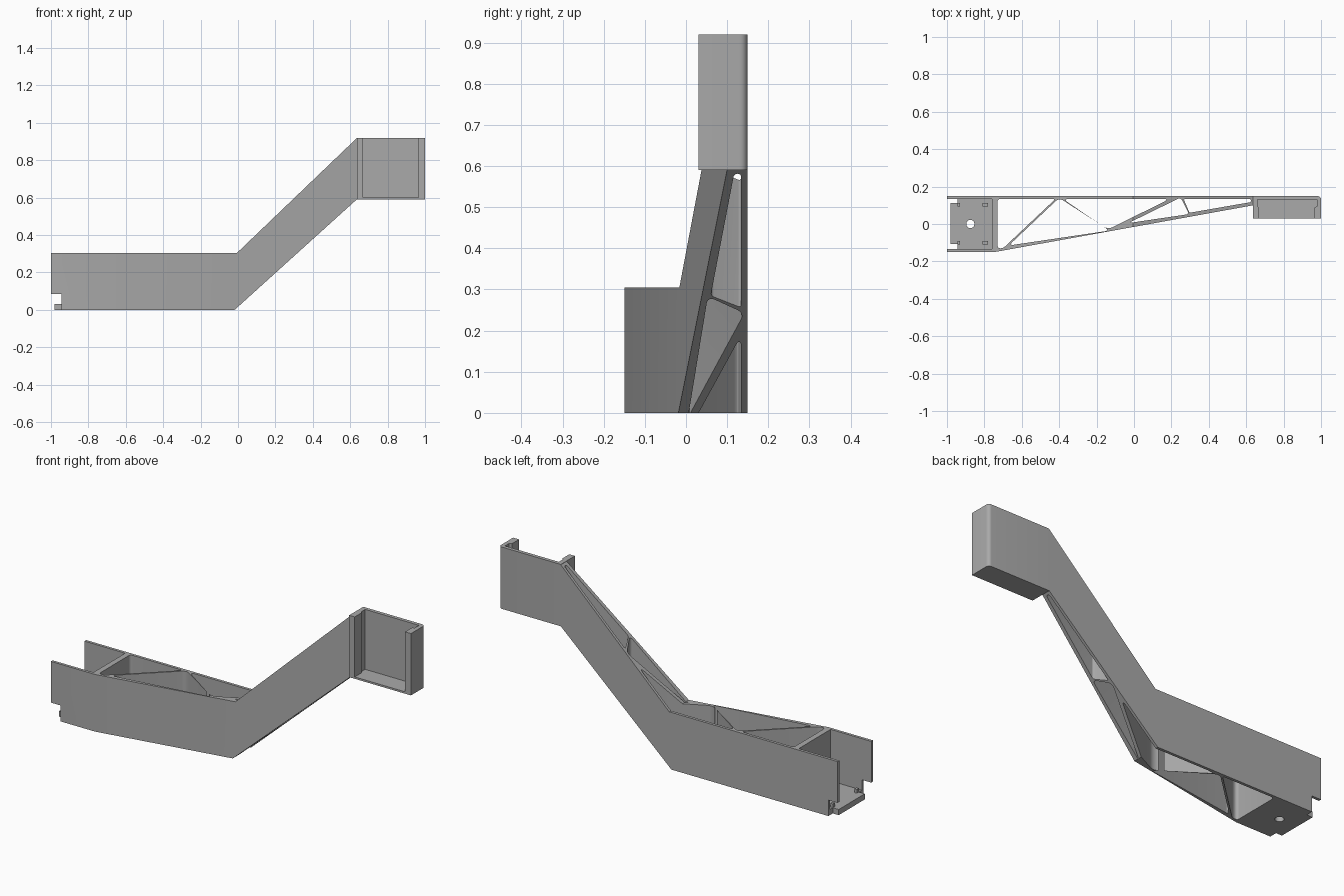
import bpy, bmesh
from mathutils import Vector

cube = bpy.data.objects.get("Cube")
if cube:
    bpy.data.objects.remove(cube)

grey = bpy.data.materials.new("plain grey")
grey.use_nodes = True
colour = (0.40, 0.40, 0.40, 1)
grey.diffuse_color = colour
grey.node_tree.nodes["Principled BSDF"].inputs["Base Color"].default_value = colour


def prism(name, points, low, high, axis="Z", fillet=0, corners=None):
    """Extrude a plan (axis Z) or a side profile (axis Y), with optional rounded corners."""
    bm = bmesh.new()
    lift = Vector((0, 0, high - low)) if axis == "Z" else Vector((0, high - low, 0))
    verts = [bm.verts.new((a, b, low) if axis == "Z" else (a, low, b)) for a, b in points]
    bm.faces.new(verts)
    if fillet:
        chosen = verts if corners is None else [verts[i] for i in corners]
        bmesh.ops.bevel(bm, geom=chosen, offset=fillet, segments=6,
                        profile=0.5, affect="VERTICES")
    new = bmesh.ops.extrude_face_region(bm, geom=bm.faces[:])["geom"]
    bmesh.ops.translate(bm, vec=lift, verts=[v for v in new if isinstance(v, bmesh.types.BMVert)])
    bmesh.ops.recalc_face_normals(bm, faces=bm.faces[:])
    mesh = bpy.data.meshes.new(name)
    bm.to_mesh(mesh)
    bm.free()
    mesh.materials.append(grey)
    obj = bpy.data.objects.new(name, mesh)
    bpy.context.collection.objects.link(obj)
    return obj


def box(name, x, y, z):
    return prism(name, [(x[0], y[0]), (x[1], y[0]), (x[1], y[1]), (x[0], y[1])], *z)


def select(obj):
    bpy.ops.object.select_all(action="DESELECT")
    obj.select_set(True)
    bpy.context.view_layer.objects.active = obj


def combine(obj, cutter, operation):
    mod = obj.modifiers.new("cut", "BOOLEAN")
    mod.operation, mod.solver, mod.object = operation, "EXACT", cutter
    select(obj)
    bpy.ops.object.modifier_apply(modifier=mod.name)
    bpy.data.objects.remove(cutter)


# Truss arm: plan outline with lightening holes
arm = prism("truss_arm", [(-1, -.149), (-.74, -.149), (.637, .1), (.637, .149), (-1, .149)], -.1, 1.1)
holes = [
    [(-.73, .134), (-.42, .134), (-.70, -.13), (-.73, -.13)],
    [(-.40, .140), (-.13, -.035), (-.67, -.115)],
    [(-.38, .134), (.19, .134), (-.14, -.03)],
    [(-.03, 0.005), (.25, .142), (.295, .053)],
    [(.265, .134), (.297, .06), (.625, .117), (.625, .134)],
]
for hole, radius in zip(holes, (.015, .025, .03, .018, .008)):
    combine(arm, prism("hole_cutter", hole, -.3, 1.3, fillet=radius), "DIFFERENCE")
combine(arm, box("tray_cutter", (-1.2, -.76), (-.134, .134), (-.3, 1.3)), "DIFFERENCE")

# Cranked side profile, notched at the tray end
profile = [(-.945, 0), (-.018, 0), (.637, .592), (.637, .92), (-.005, .305),
           (-1, .305), (-1, .085), (-.945, .085)]
combine(arm, prism("profile_cutter", profile, -.5, .5, axis="Y"), "INTERSECT")

# Tray floor with a tongue and a round bolt hole
floor = prism("tray_floor", [(-.75, -.14), (-.75, .14), (-.945, .14), (-.945, .112),
                             (-.98, .112), (-.98, -.108), (-.945, -.108), (-.945, -.14)], 0, .03)
bpy.ops.mesh.primitive_cylinder_add(vertices=32, radius=.022, depth=.3, location=(-.875, 0, 0))
combine(floor, bpy.context.object, "DIFFERENCE")

# Small locating pegs on the tray floor
for side, y in (("left", .102), ("right", -.1)):
    box("rear_peg_" + side, (-.81, -.78), (y - .009, y + .009), (.025, .05))
    box("end_peg_" + side, (-.945, -.93), (y - .009, y + .009), (.025, .05))

# Open holder: back, two lipped side walls, thin floor
holder = prism("holder_walls", [
    (.635, .03), (.668, .03), (.668, .088), (.66, .095), (.66, .13),
    (.978, .13), (.978, .095), (.965, .088), (.965, .03), (1, .03),
    (1, .149), (.635, .149)], .59, .92, fillet=.018, corners=[10])
box("holder_floor", (.65, .99), (.03, .14), (.59, .6))

for obj in (arm, floor, holder):
    select(obj)
    bpy.ops.object.shade_smooth_by_angle(angle=.5)
